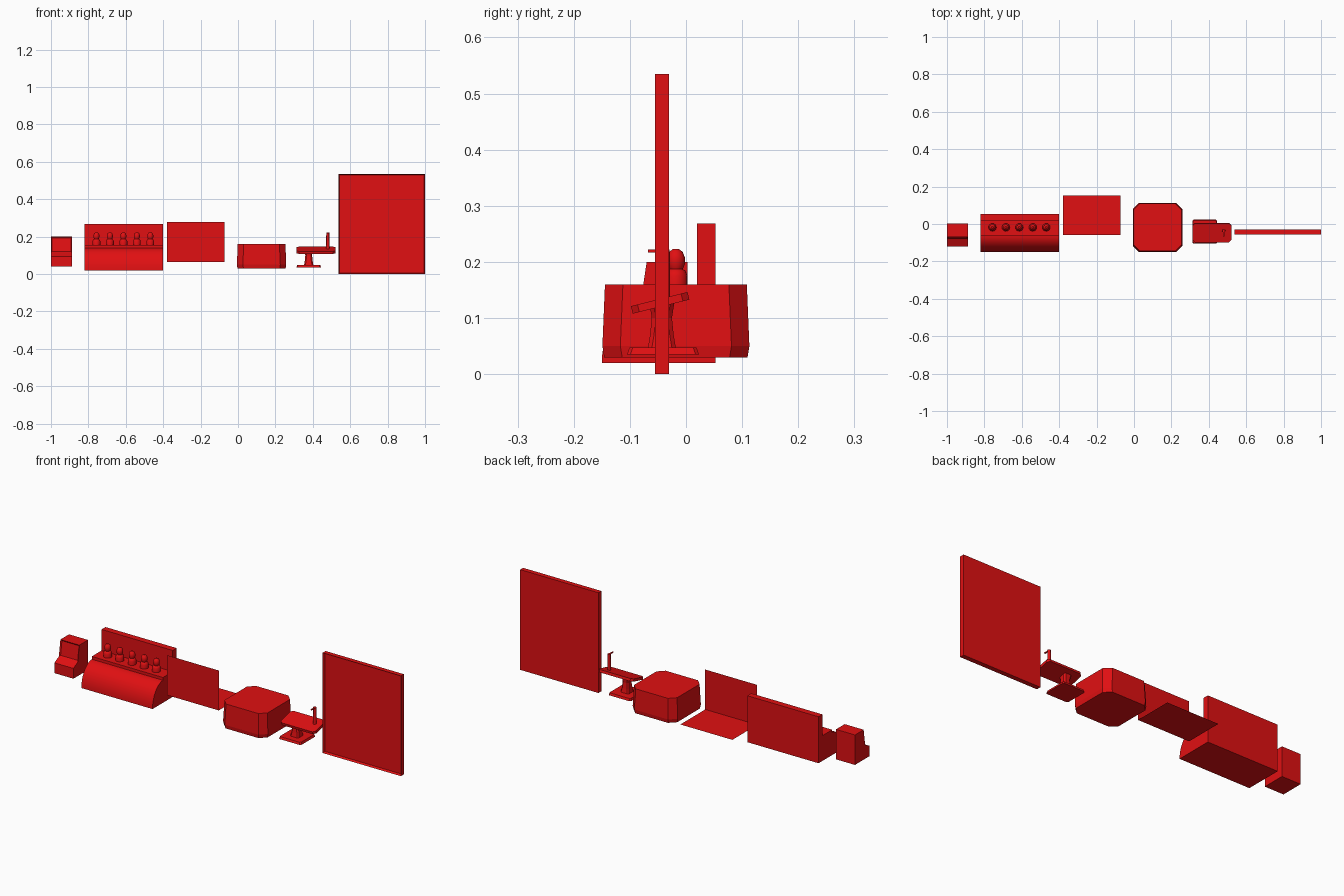
import bpy, bmesh, math
from mathutils import Matrix, Vector

cube = bpy.data.objects.get("Cube")
if cube:
    bpy.data.objects.remove(cube, do_unlink=True)

red = bpy.data.materials.new("red_paint")
red.use_nodes = True
RED = (0.75, 0.005, 0.006, 1)
red.diffuse_color = RED
red.node_tree.nodes["Principled BSDF"].inputs["Base Color"].default_value = RED


def finish(name, bm, smooth=False, closed=True):
    if closed:
        bmesh.ops.recalc_face_normals(bm, faces=bm.faces)
    mesh = bpy.data.meshes.new(name)
    bm.to_mesh(mesh)
    bm.free()
    mesh.materials.append(red)
    ob = bpy.data.objects.new(name, mesh)
    bpy.context.collection.objects.link(ob)
    if smooth:
        bpy.ops.object.select_all(action='DESELECT')
        ob.select_set(True)
        bpy.context.view_layer.objects.active = ob
        bpy.ops.object.shade_smooth_by_angle(angle=math.radians(35))
    return ob


def loft(rings):
    """Skin a list of equal-length point rings and cap both ends."""
    bm = bmesh.new()
    rows = [[bm.verts.new(p) for p in ring] for ring in rings]
    n = len(rows[0])
    for a, b in zip(rows, rows[1:]):
        for i in range(n):
            j = (i + 1) % n
            bm.faces.new((a[i], a[j], b[j], b[i]))
    bm.faces.new(rows[0][::-1])
    bm.faces.new(rows[-1])
    return bm


def extrude_x(profile, x0, x1):
    return loft([[(x, y, z) for y, z in profile] for x in (x0, x1)])


def box_bm(x0, x1, y0, y1, z0, z1):
    return extrude_x([(y0, z0), (y1, z0), (y1, z1), (y0, z1)], x0, x1)


def inset_front(bm, test, width, depth):
    bmesh.ops.recalc_face_normals(bm, faces=bm.faces)
    bm.normal_update()
    faces = [f for f in bm.faces if test(f)]
    bmesh.ops.inset_individual(bm, faces=faces, thickness=width, depth=-depth)


def octagon(cx, cy, hx, hy, cut, z):
    quarter = [(hx, hy - cut), (hx - cut, hy)]
    pts = []
    for sx, sy in ((1, 1), (-1, 1), (-1, -1), (1, -1)):
        part = [(cx + sx * x, cy + sy * y, z) for x, y in quarter]
        pts += part if sx * sy > 0 else part[::-1]
    return pts


# Small cabinet with a sloped console and recessed screen
bm = extrude_x([(-0.12, 0.04), (-0.12, 0.095), (-0.083, 0.115),
                (-0.07, 0.2), (0.003, 0.2), (0.003, 0.04)], -1, -0.888)
inset_front(bm, lambda f: f.normal.y < -0.9 and f.calc_center_median().z > 0.13,
            0.008, 0.006)
finish("cabinet", bm)

# Rounded stall counter with a lip
curve = [(-0.06 - 0.09 * math.sin(a), 0.02 + 0.12 * math.cos(a))
         for a in (math.pi / 2 * i / 12 for i in range(13))]
profile = [(0.053, 0.02), (0.053, 0.155), (-0.062, 0.155), (-0.062, 0.14)] + curve
finish("stall_counter", extrude_x(profile, -0.82, -0.4), smooth=True)
finish("stall_backboard", box_bm(-0.82, -0.4, 0.02, 0.053, 0.15, 0.268))

# Row of five round-headed pins on the counter
PIN = [(0.021, 0.153), (0.021, 0.175), (0.017, 0.184), (0.012, 0.187),
       (0.016, 0.196), (0.016, 0.208), (0.012, 0.218), (0.005, 0.223)]
for k in range(5):
    cx = -0.757 + 0.072 * k
    rings = [[(cx + r * math.cos(t), -0.018 + r * math.sin(t), z)
              for t in (math.tau * i / 16 for i in range(16))] for r, z in PIN]
    finish(f"pin_{k + 1}", loft(rings), smooth=True)

# Thin upright sheet joined to a floor sheet
bm = bmesh.new()
rows = [[bm.verts.new((x, y, z)) for x in (-0.38, -0.073)]
        for y, z in ((-0.058, 0.278), (-0.058, 0.065), (0.152, 0.065))]
for a, b in zip(rows, rows[1:]):
    bm.faces.new((a[0], b[0], b[1], a[1]))
finish("corner_sheet", bm, closed=False)

# Tub block with chamfered corners and a slight taper
finish("tub_block", loft([octagon(0.126, -0.018, 0.132 * s, 0.131 * s, 0.032, z)
                          for s, z in ((0.975, 0.03), (1, 0.05), (0.965, 0.16))]))

# Pedestal table: foot, column, tilted top
finish("table_foot", loft([octagon(0.378, -0.041, hx, hy, 0.006, z)
                           for hx, hy, z in ((0.066, 0.064, 0.035), (0.062, 0.06, 0.047))]))
finish("table_column", loft([octagon(0.378, -0.043, h, h, 0.007, z)
                             for h, z in ((0.025, 0.046), (0.021, 0.07),
                                          (0.018, 0.1), (0.022, 0.126))]))
bm = loft([octagon(0.417, 0, 0.103, 0.052, 0.012, z) for z in (-0.007, 0.007)])
tilt = Matrix.Translation(Vector((0, -0.046, 0.127))) @ Matrix.Rotation(math.radians(14), 4, 'X')
bm.transform(tilt)
finish("table_top", bm)

# Post with a short lever at its tip
bm = bmesh.new()
bmesh.ops.create_cone(bm, cap_ends=True, segments=12, radius1=0.009, radius2=0.008,
                      depth=0.092, matrix=Matrix.Translation((0.48, -0.037, 0.176)))
finish("table_post", bm, smooth=True)
finish("post_lever", box_bm(0.477, 0.483, -0.068, -0.03, 0.217, 0.222))

# Tall board with a shallow front rim
bm = box_bm(0.538, 1, -0.055, -0.03, 0, 0.535)
inset_front(bm, lambda f: f.normal.y < -0.9, 0.008, 0.012)
finish("tall_board", bm)
